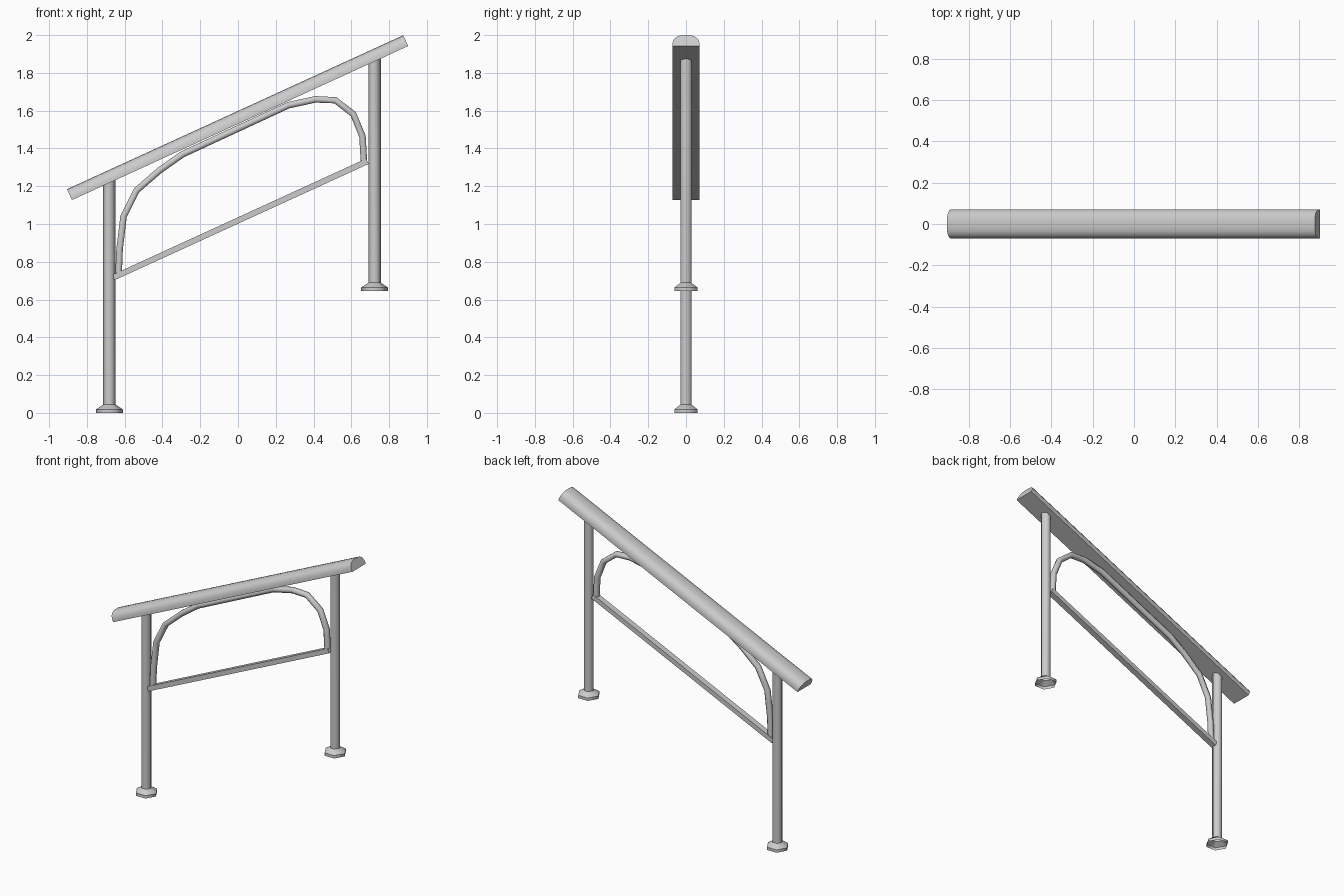
import bpy, bmesh, math
from mathutils import Vector

if "Cube" in bpy.data.objects:
    bpy.data.objects.remove(bpy.data.objects["Cube"])

SLOPE = math.atan2(0.815, 1.78)
U = Vector((math.cos(SLOPE), 0, math.sin(SLOPE)))    # along the stair slope
N = Vector((-math.sin(SLOPE), 0, math.cos(SLOPE)))   # square to the slope
RAIL_START = Vector((-0.879, 0, 1.127))              # lower end, underside


def rail_bottom(x):
    return RAIL_START.z + (x - RAIL_START.x) * math.tan(SLOPE)


def finish(bm, name):
    me = bpy.data.meshes.new(name)
    bm.to_mesh(me)
    bm.free()
    ob = bpy.data.objects.new(name, me)
    bpy.context.collection.objects.link(ob)
    return ob


def sloped_bar(name, start, length, profile):
    """Extrude a (y, height) profile along the slope, with end caps."""
    bm = bmesh.new()
    rings = [[bm.verts.new(start + U * d + N * h + Vector((0, y, 0))) for y, h in profile]
             for d in (0, length)]
    a, b = rings
    n = len(profile)
    for i in range(n):
        j = (i + 1) % n
        bm.faces.new((a[i], a[j], b[j], b[i]))
    bm.faces.new(a)
    bm.faces.new(b)
    bmesh.ops.recalc_face_normals(bm, faces=bm.faces)
    ob = finish(bm, name)
    bpy.ops.object.select_all(action='DESELECT')
    ob.select_set(True)
    bpy.context.view_layer.objects.active = ob
    bpy.ops.object.shade_smooth_by_angle(angle=math.radians(40))


def hex_tube(name, x, rings, cut_top=False):
    """Open six-sided lathe; optionally mitre the last ring to the rail."""
    bm = bmesh.new()
    loops = []
    for k, (r, z) in enumerate(rings):
        loop = []
        for i in range(6):
            a = i * math.pi / 3
            px = x + r * math.cos(a)
            pz = rail_bottom(px) + 0.002 if cut_top and k == len(rings) - 1 else z
            loop.append(bm.verts.new((px, r * math.sin(a), pz)))
        loops.append(loop)
    for lo, hi in zip(loops, loops[1:]):
        for i in range(6):
            j = (i + 1) % 6
            bm.faces.new((lo[i], lo[j], hi[j], hi[i])).smooth = True
    # rings stay crisp, sides blend
    for loop in loops:
        for i in range(6):
            bm.edges.get((loop[i], loop[(i + 1) % 6])).smooth = False
    finish(bm, name)


# handrail: flat underside, rounded top
half = [(0.071, 0), (0.071, 0.016), (0.066, 0.036), (0.054, 0.051), (0.036, 0.060), (0.014, 0.063)]
sloped_bar("handrail", RAIL_START, 1.78 / math.cos(SLOPE),
           half + [(-y, h) for y, h in reversed(half)])

# lower bar
sloped_bar("lower_bar", Vector((-0.652, 0, 0.703)), 1.478,
           [(-0.02, 0), (0.02, 0), (0.02, 0.031), (-0.02, 0.031)])

# posts with hollow flared feet
for side, x, z in (("lower", -0.681, 0), ("upper", 0.723, 0.645)):
    hex_tube(side + "_post", x, [(0.033, z + 0.042), (0.033, 0)], cut_top=True)
    hex_tube(side + "_foot", x, [(0.071, z), (0.071, z + 0.019), (0.033, z + 0.044)])

# bent tube arch between the posts
path = [(-0.632, 0.735), (-0.627, 0.865), (-0.606, 1.04), (-0.537, 1.178), (-0.415, 1.284),
        (-0.294, 1.369), (0.267, 1.629), (0.41, 1.66), (0.516, 1.655), (0.611, 1.581),
        (0.659, 1.464), (0.667, 1.326)]
cu = bpy.data.curves.new("arch_tube", 'CURVE')
cu.dimensions = '3D'
cu.bevel_depth = 0.02
cu.bevel_resolution = 1
sp = cu.splines.new('POLY')
sp.points.add(len(path) - 1)
for p, (x, z) in zip(sp.points, path):
    p.co = (x, 0, z, 1)
bpy.context.collection.objects.link(bpy.data.objects.new("arch_tube", cu))
